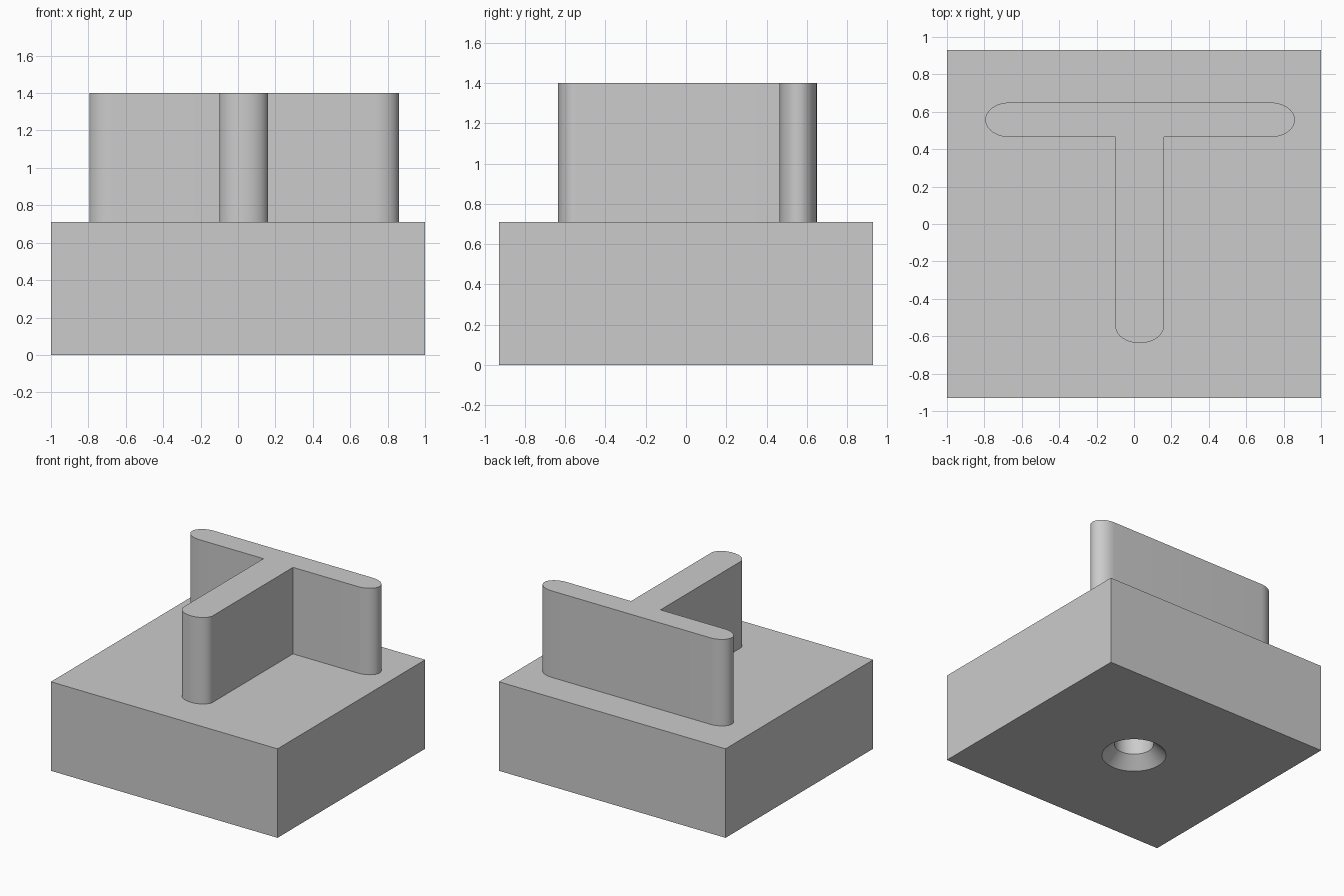
import bpy
import bmesh
from math import pi, sin, cos, radians

default = bpy.data.objects.get("Cube")
if default:
    bpy.data.objects.remove(default, do_unlink=True)

# One plain grey for everything
GREY = (0.6, 0.6, 0.6, 1.0)
grey = bpy.data.materials.new("plain_grey")
grey.use_nodes = True
grey.diffuse_color = GREY
grey.node_tree.nodes["Principled BSDF"].inputs["Base Color"].default_value = GREY

BASE_TOP, RIB_TOP = 0.71, 1.40


def finish(name, bm):
    bmesh.ops.recalc_face_normals(bm, faces=bm.faces)
    mesh = bpy.data.meshes.new(name)
    bm.to_mesh(mesh)
    bm.free()
    obj = bpy.data.objects.new(name, mesh)
    bpy.context.collection.objects.link(obj)
    mesh.materials.append(grey)
    return obj


def activate(obj):
    bpy.ops.object.select_all(action='DESELECT')
    obj.select_set(True)
    bpy.context.view_layer.objects.active = obj


def smooth(obj):
    activate(obj)
    bpy.ops.object.shade_smooth_by_angle(angle=radians(30))


def arc(cx, cy, rx, ry, start, end, steps=24):
    angles = [start + (end - start) * i / steps for i in range(steps + 1)]
    return [(cx + rx * cos(a), cy + ry * sin(a)) for a in angles]


# Base block
bm = bmesh.new()
bmesh.ops.create_cube(bm, size=1)
bmesh.ops.scale(bm, vec=(2.0, 1.86, BASE_TOP), verts=bm.verts)
bmesh.ops.translate(bm, vec=(0, 0, BASE_TOP / 2), verts=bm.verts)
base = finish("base_block", bm)

# Countersunk blind hole in the underside, turned from a profile
bm = bmesh.new()
rings = []
for radius, z in [(0.254, -0.02), (0.143, 0.091), (0.143, 0.50)]:
    rings.append([bm.verts.new((x, y, z))
                  for x, y in arc(0, 0, radius, radius, 0, 2 * pi, 64)[:-1]])
for low, high in zip(rings, rings[1:]):
    for i in range(len(low)):
        j = (i + 1) % len(low)
        bm.faces.new((low[i], low[j], high[j], high[i]))
bm.faces.new(rings[0])
bm.faces.new(rings[-1])
cutter = finish("hole_cutter", bm)
cutter.hide_render = True

cut = base.modifiers.new("screw_hole", 'BOOLEAN')
cut.operation = 'DIFFERENCE'
cut.solver = 'EXACT'
cut.object = cutter
activate(base)
bpy.ops.object.modifier_apply(modifier=cut.name)
bpy.data.objects.remove(cutter, do_unlink=True)
smooth(base)

# T-shaped rib with rounded ends, extruded from its outline
RX, RY = 0.13, 0.0925
LEFT, RIGHT, BAR_Y = -0.795, 0.86, 0.557
STEM_X, STEM_END = 0.03, -0.637
outline = arc(RIGHT - RX, BAR_Y, RX, RY, -pi / 2, pi / 2)
outline += arc(LEFT + RX, BAR_Y, RX, RY, pi / 2, 3 * pi / 2)
outline += [(STEM_X - RX, BAR_Y - RY)]
outline += arc(STEM_X, STEM_END + RY, RX, RY, pi, 2 * pi)
outline += [(STEM_X + RX, BAR_Y - RY)]

bm = bmesh.new()
foot = bm.faces.new([bm.verts.new((x, y, BASE_TOP - 0.005)) for x, y in outline])
top = bmesh.ops.extrude_face_region(bm, geom=[foot], use_keep_orig=True)
bmesh.ops.translate(bm, vec=(0, 0, RIB_TOP - BASE_TOP + 0.005),
                    verts=[v for v in top["geom"] if isinstance(v, bmesh.types.BMVert)])
smooth(finish("t_shaped_rib", bm))
